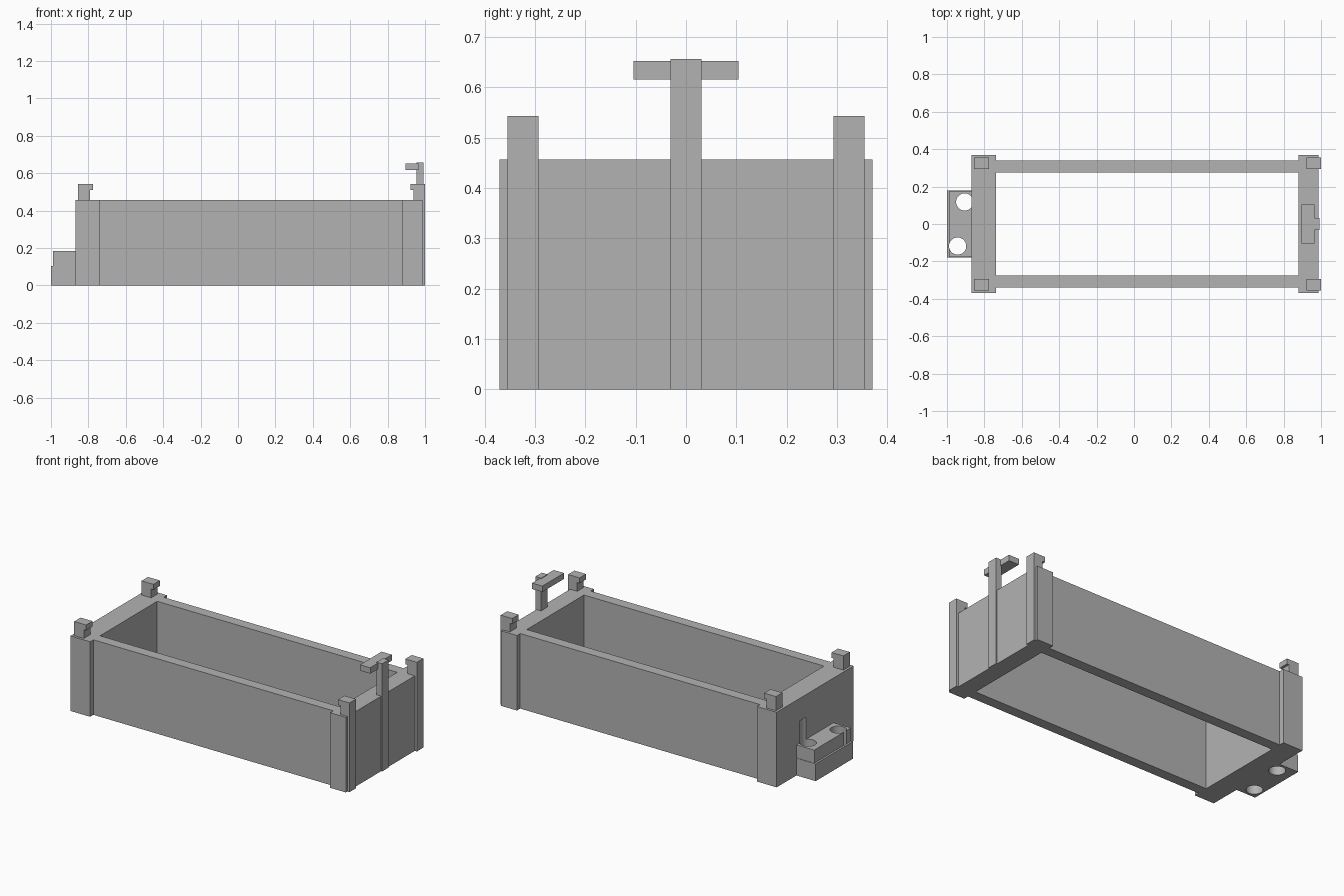
import bpy
import bmesh
from mathutils import Vector

cube = bpy.data.objects.get("Cube")
if cube:
    bpy.data.objects.remove(cube, do_unlink=True)

grey = bpy.data.materials.new("plain grey")
grey.use_nodes = True
COLOUR = (0.45, 0.45, 0.45, 1)
grey.diffuse_color = COLOUR
grey.node_tree.nodes["Principled BSDF"].inputs["Base Color"].default_value = COLOUR


def prism(name, points, direction):
    """Extrude a closed outline of 3D points along a direction."""
    bm = bmesh.new()
    face = bm.faces.new([bm.verts.new(p) for p in points])
    result = bmesh.ops.extrude_face_region(bm, geom=[face])
    moved = [v for v in result["geom"] if isinstance(v, bmesh.types.BMVert)]
    bmesh.ops.translate(bm, verts=moved, vec=Vector(direction))
    bmesh.ops.recalc_face_normals(bm, faces=bm.faces)
    mesh = bpy.data.meshes.new(name)
    bm.to_mesh(mesh)
    bm.free()
    mesh.materials.append(grey)
    obj = bpy.data.objects.new(name, mesh)
    bpy.context.collection.objects.link(obj)
    return obj


def box(name, x0, x1, y0, y1, z0, z1):
    outline = [(x0, y0, z0), (x1, y0, z0), (x1, y1, z0), (x0, y1, z0)]
    return prism(name, outline, (0, 0, z1 - z0))


def side_profile(name, outline, y0, y1):
    """Extrude an (x, z) outline across the width."""
    return prism(name, [(x, y0, z) for x, z in outline], (0, y1 - y0, 0))


def cut(target, cutter):
    cutter.hide_render = True
    mod = target.modifiers.new("cut", "BOOLEAN")
    mod.operation = "DIFFERENCE"
    mod.solver = "EXACT"
    mod.object = cutter
    bpy.ops.object.select_all(action="DESELECT")
    bpy.context.view_layer.objects.active = target
    target.select_set(True)
    bpy.ops.object.modifier_apply(modifier=mod.name)


# Main dimensions
HEIGHT = 0.457
BACK, FRONT = -0.87, 0.986
INNER_BACK, INNER_FRONT = -0.737, 0.88
END_Y, SIDE_Y, INNER_Y = 0.37, 0.339, 0.275

# Open frame: wide end blocks joined by thinner side walls
half = [(BACK, END_Y), (INNER_BACK, END_Y), (INNER_BACK, SIDE_Y),
        (INNER_FRONT, SIDE_Y), (INNER_FRONT, END_Y), (FRONT, END_Y)]
outline = half + [(x, -y) for x, y in reversed(half)]
frame = prism("open_frame", [(x, y, 0) for x, y in outline], (0, 0, HEIGHT))
opening = box("opening_cutter", INNER_BACK, INNER_FRONT, -INNER_Y, INNER_Y, -0.1, 0.6)
cut(frame, opening)

# Stepped coupling block at the -x end
lower = box("coupling_lower", -1, BACK, -0.18, 0.18, 0, 0.105)
upper = box("coupling_upper", -0.988, BACK, -0.177, 0.177, 0.105, 0.185)

# Two round holes; the inner one also notches the end wall
cutters = [opening]
for x, y in ((-0.905, 0.118), (-0.943, -0.118)):
    bpy.ops.mesh.primitive_cylinder_add(vertices=48, radius=0.046, depth=0.42,
                                        location=(x, y, 0.11))
    hole = bpy.context.object
    hole.name = "hole_cutter"
    hole.data.materials.append(grey)
    cutters.append(hole)
    for part in (lower, upper, frame):
        cut(part, hole)
for cutter in cutters:
    bpy.data.objects.remove(cutter, do_unlink=True)

# Hooked corner posts
HOOK, TOP = 0.51, 0.543
rear_post = [(-0.855, HEIGHT), (-0.79, HEIGHT), (-0.79, HOOK), (-0.775, HOOK),
             (-0.775, TOP), (-0.855, TOP)]
front_post = [(FRONT, 0), (1, 0), (1, TOP), (0.922, TOP), (0.922, HOOK),
              (0.938, HOOK), (0.938, HEIGHT), (FRONT, HEIGHT)]
for label, profile in (("rear_post", rear_post), ("front_post", front_post)):
    for side, y0 in (("left", 0.293), ("right", -0.355)):
        side_profile(f"{label}_{side}", profile, y0, y0 + 0.062)

# Tall centre post with a crossbar
side_profile("centre_post", [(FRONT, 0), (0.993, 0), (0.993, 0.656), (0.955, 0.656),
                             (0.955, HEIGHT), (FRONT, HEIGHT)], -0.031, 0.031)
box("crossbar", 0.895, 0.964, -0.104, 0.104, 0.616, 0.652)

# Smooth the round holes, keep edges sharp
bpy.ops.object.select_all(action="DESELECT")
for part in (lower, upper, frame):
    part.select_set(True)
bpy.context.view_layer.objects.active = frame
bpy.ops.object.shade_smooth_by_angle()
